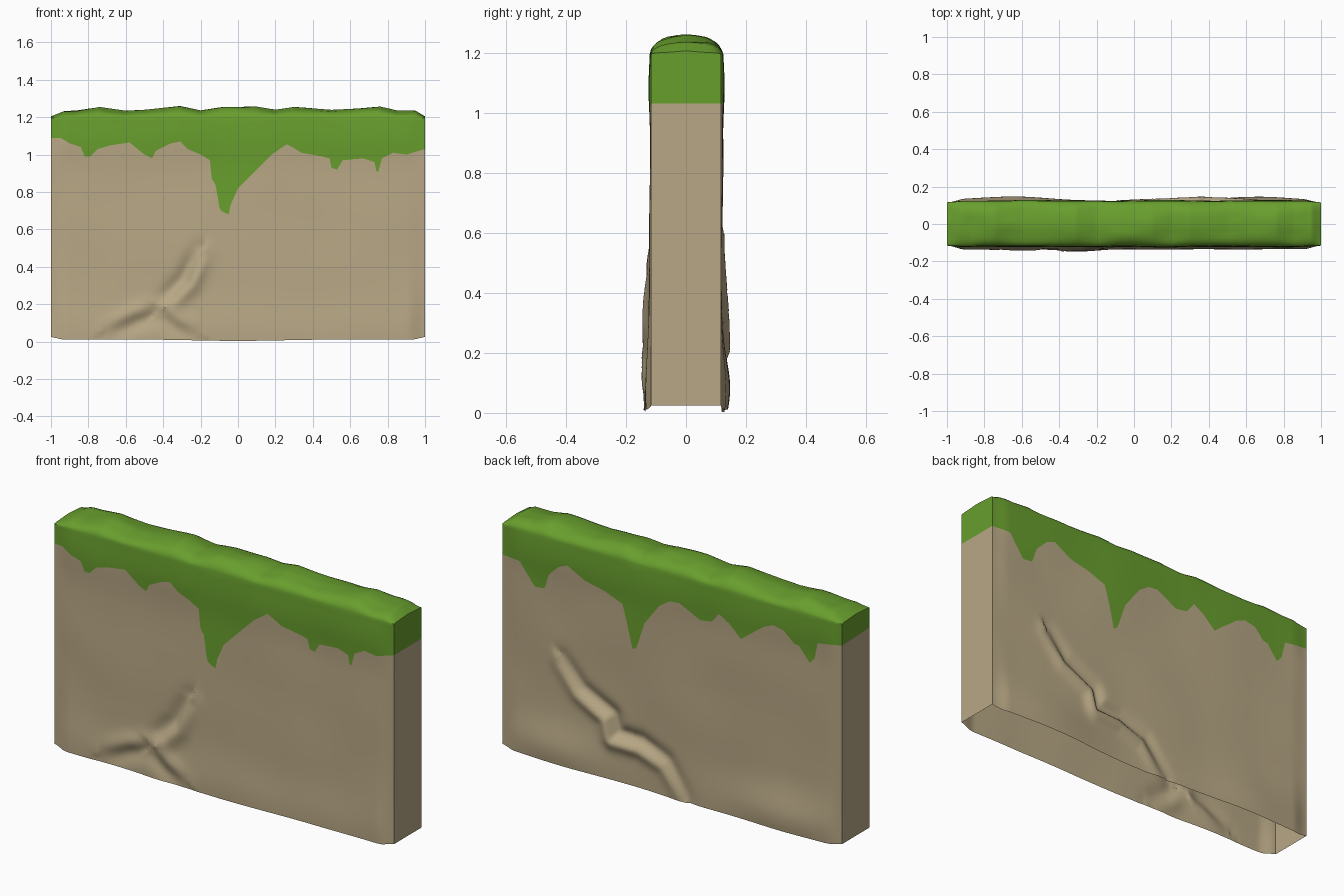
import bpy, bmesh, math
from mathutils import Vector, noise

if "Cube" in bpy.data.objects:
    bpy.data.objects.remove(bpy.data.objects["Cube"])

# painted moss edge: x, z from left to right
FRONT_EDGE = [(-1, 1.09), (-.95, 1.09), (-.9, 1.06), (-.84, 1.04), (-.82, .99), (-.79, .99),
    (-.75, 1.03), (-.68, 1.05), (-.58, 1.065), (-.5, 1.0), (-.46, .98), (-.44, 1.02), (-.36, 1.06),
    (-.31, 1.07), (-.27, 1.03), (-.2, 1.0), (-.15, .97), (-.14, .87), (-.115, .83), (-.105, .73),
    (-.09, .70), (-.05, .68), (-.04, .73), (0, .82), (.08, .9), (.18, 1.0), (.26, 1.055),
    (.29, 1.04), (.34, 1.01), (.45, .99), (.49, .98), (.5, .93), (.53, .92), (.56, .97),
    (.67, .98), (.73, .96), (.74, .91), (.75, .91), (.77, .98), (.83, 1.01), (.9, 1.0), (1, 1.03)]
BACK_EDGE = [(-1, 1.08), (-.86, 1.06), (-.84, .97), (-.81, .94), (-.75, 1.015), (-.72, 1.02),
    (-.665, 1.075), (-.6, 1.087), (-.547, 1.065), (-.46, 1.0), (-.41, .96), (-.34, 1.025),
    (-.28, 1.06), (-.235, 1.005), (-.165, .995), (-.118, 1.02), (-.047, 1.055), (.01, 1.05),
    (.07, 1.01), (.16, .89), (.206, .75), (.23, .735), (.26, .86), (.288, .96), (.394, 1.0),
    (.51, 1.025), (.61, 1.08), (.66, 1.06), (.724, 1.0), (.747, .92), (.806, .913), (.894, 1.03), (1, 1.03)]
CREST = [(-1, 1.205), (-.93, 1.232), (-.87, 1.232), (-.74, 1.255), (-.6, 1.235), (-.5, 1.24), (-.31, 1.26),
    (-.2, 1.237), (-.08, 1.255), (.1, 1.257), (.2, 1.24), (.3, 1.255), (.5, 1.24), (.65, 1.247),
    (.76, 1.257), (.85, 1.237), (.95, 1.235), (1, 1.205)]
FRONT_CRACKS = [([(-.2, .47), (-.27, .32), (-.42, .17)], .03, .05),
                ([(-.42, .17), (-.55, .13), (-.7, .06)], -.02, .05),
                ([(-.42, .17), (-.33, .1), (-.22, .04)], .018, .05)]
BACK_CRACKS = [([(.65, .56), (.54, .43), (.365, .34), (.34, .24), (.19, .235), (.04, .18), (-.08, .02)], .035, .045)]

COLS, LOW, HIGH, TOP = 200, 60, 12, 15      # columns and row counts


def lerp_table(table, x):
    for (a, za), (b, zb) in zip(table, table[1:]):
        if x <= b:
            return za + (zb - za) * (x - a) / (b - a)
    return table[-1][1]


def crack(x, z, path, amp, width):
    """Step in the surface along a path: raised on one side, sunk on the other."""
    best, side, along = 9, 1, 0
    p = Vector((x, z))
    n = len(path) - 1
    for k in range(n):
        a, b = Vector(path[k]), Vector(path[k + 1])
        d = b - a
        t = max(0, min(1, (p - a).dot(d) / d.dot(d)))
        off = p - (a + d * t)
        if off.length < best:
            best, along = off.length, (k + t) / n
            side = 1 if d.x * off.y - d.y * off.x > 0 else -1
    s = best / width
    return side * amp * s * math.exp(-s * s) * 1.6 * math.sin(math.pi * (.12 + .8 * along))


def bump(v, c, w):
    return math.exp(-((v - c) / w) ** 2)


def face_y(x, z, front):
    """Distance of the front or back surface from the middle plane."""
    fade = min(1, (1 - abs(x)) / .1)
    fade = fade * fade * (3 - 2 * fade)
    wob = noise.noise(Vector((x * 3, z * 3, 5 if front else 9))) * .005
    if front:
        d = .012 * max(0, 1 - z / .9) + .006 * bump(z, 1.08, .1) + .008 * bump(z, .06, .14)
        d += .008 * bump(x, -.38, .13) * bump(z, .02, .12)
        cracks = FRONT_CRACKS
    else:
        d = .026 * bump(z, .08, .13) * (bump(x, -.65, .33) + bump(x, .7, .28)) + .004
        d += .006 * bump(z, 1.1, .1)
        cracks = BACK_CRACKS
    d += wob + sum(crack(x, z, *c) for c in cracks)
    return .116 + d * fade


def ring(x):
    """Open cross-section: up the front, over the mossy top, down the back."""
    foot = .003 + .009 * min(1, abs(x) * 2) + .013 * max(0, (abs(x) - .94) / .06)
    shoulder = 1.195
    sides = []
    for front in (True, False):
        edge = lerp_table(FRONT_EDGE if front else BACK_EDGE, x)
        zs = [foot + (edge - foot) * i / LOW for i in range(LOW)]
        zs += [edge + (shoulder - edge) * i / HIGH for i in range(HIGH + 1)]
        sides.append([(face_y(x, z, front) * (-1 if front else 1), z) for z in zs])
    f, b = sides
    crest = lerp_table(CREST, x)
    top = []
    for i in range(1, TOP):
        t = i / TOP
        u = .5 - .5 * math.cos(math.pi * t)
        y = f[-1][0] + (b[-1][0] - f[-1][0]) * u
        rise = (1 - abs(2 * u - 1) ** 3.2) ** .6
        lump = noise.noise(Vector((x * 5, y * 9, 2))) * .012 * min(1, (1 - abs(x)) / .1)
        top.append((y, shoulder + (crest - shoulder) * rise + (lump - .004) * rise * (1 - bump(y, 0, .04))))
    return [(x, y, z) for y, z in f + top + b[::-1]]


def material(name, rgb):
    m = bpy.data.materials.new(name)
    m.diffuse_color = (*rgb, 1)
    m.use_nodes = True
    m.node_tree.nodes["Principled BSDF"].inputs["Base Color"].default_value = m.diffuse_color
    return m


# mossy wall block, open underneath
bm = bmesh.new()
rings = [[bm.verts.new(p) for p in ring(-1 + 2 * c / COLS)] for c in range(COLS + 1)]
N = len(rings[0])
for r, s in zip(rings, rings[1:]):
    for i in range(N - 1):
        f = bm.faces.new((r[i], s[i], s[i + 1], r[i + 1]))
        f.material_index = 1 if LOW <= i < N - 1 - LOW else 0

# flat end caps, joined front row to back row
for r, right in ((rings[0], False), (rings[-1], True)):
    for i in range(N // 2 - 1):
        q = [r[i], r[N - 1 - i], r[N - 2 - i], r[i + 1]]
        f = bm.faces.new(q if right else q[::-1])
        f.material_index = 1 if i >= LOW else 0

mesh = bpy.data.meshes.new("mossy_wall")
bm.to_mesh(mesh)
bm.free()
mesh.materials.append(material("sand stone", (.48, .39, .235)))
mesh.materials.append(material("moss green", (.14, .345, .027)))
wall = bpy.data.objects.new("mossy_wall", mesh)
bpy.context.collection.objects.link(wall)
bpy.context.view_layer.objects.active = wall
wall.select_set(True)
bpy.ops.object.shade_smooth_by_angle(angle=math.radians(40))
